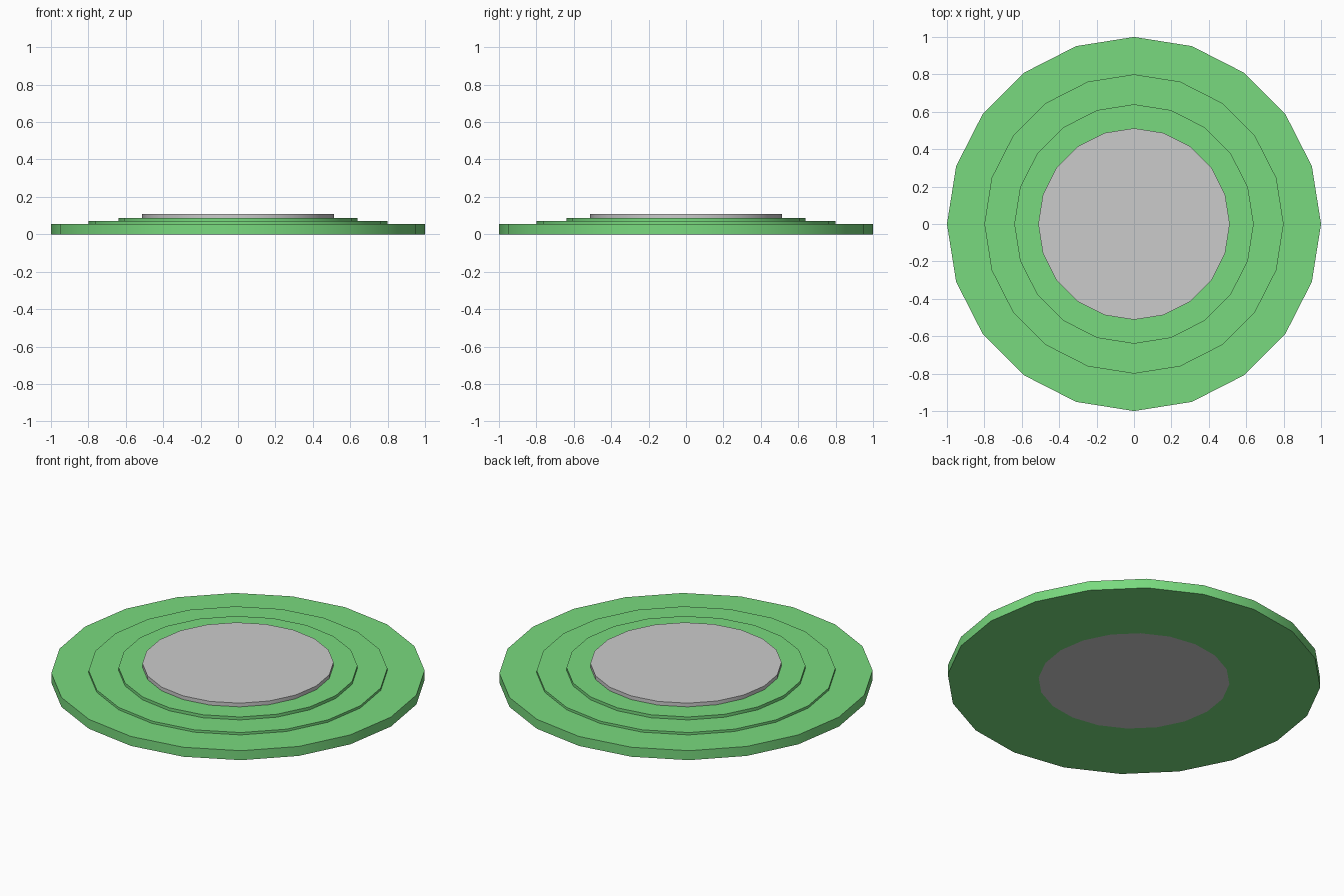
import bpy, bmesh
from math import cos, sin, pi, radians

if "Cube" in bpy.data.objects:
    bpy.data.objects.remove(bpy.data.objects["Cube"])

SIDES = 20
green = bpy.data.materials.new("green")
green.diffuse_color = (0.19, 0.70, 0.21, 1)
green.use_nodes = True
green.node_tree.nodes["Principled BSDF"].inputs["Base Color"].default_value = green.diffuse_color


def lathe(name, outer, inner, height, material=None):
    """Solid disc (inner = 0) or ring, standing on z = 0."""
    bm = bmesh.new()

    def loop(r, z):
        return [bm.verts.new((r * cos(2 * pi * i / SIDES), r * sin(2 * pi * i / SIDES), z))
                for i in range(SIDES)]

    profile = [(outer, 0), (outer, height)]
    if inner:
        profile += [(inner, height), (inner, 0)]
    loops = [loop(r, z) for r, z in profile]
    pairs = list(zip(loops, loops[1:]))
    if inner:
        pairs.append((loops[-1], loops[0]))
    else:
        bm.faces.new(loops[0])
        bm.faces.new(loops[1])
    for a, b in pairs:
        for i in range(SIDES):
            j = (i + 1) % SIDES
            bm.faces.new((a[i], a[j], b[j], b[i]))
    bmesh.ops.recalc_face_normals(bm, faces=bm.faces[:])
    mesh = bpy.data.meshes.new(name)
    bm.to_mesh(mesh)
    bm.free()
    obj = bpy.data.objects.new(name, mesh)
    bpy.context.collection.objects.link(obj)
    if material:
        mesh.materials.append(material)
    bpy.ops.object.select_all(action='DESELECT')
    obj.select_set(True)
    bpy.context.view_layer.objects.active = obj
    bpy.ops.object.shade_smooth_by_angle(angle=radians(30))
    return obj


# Each step is 0.8 times as wide and 1.25 times as tall as the one around it
radius, height = 1.0, 0.056
for name in ("outer_step", "middle_step", "inner_step"):
    lathe(name, radius, radius * 0.8, height, green)
    radius *= 0.8
    height *= 1.25

# Grey centre disc
lathe("centre_disc", radius, 0, height)
